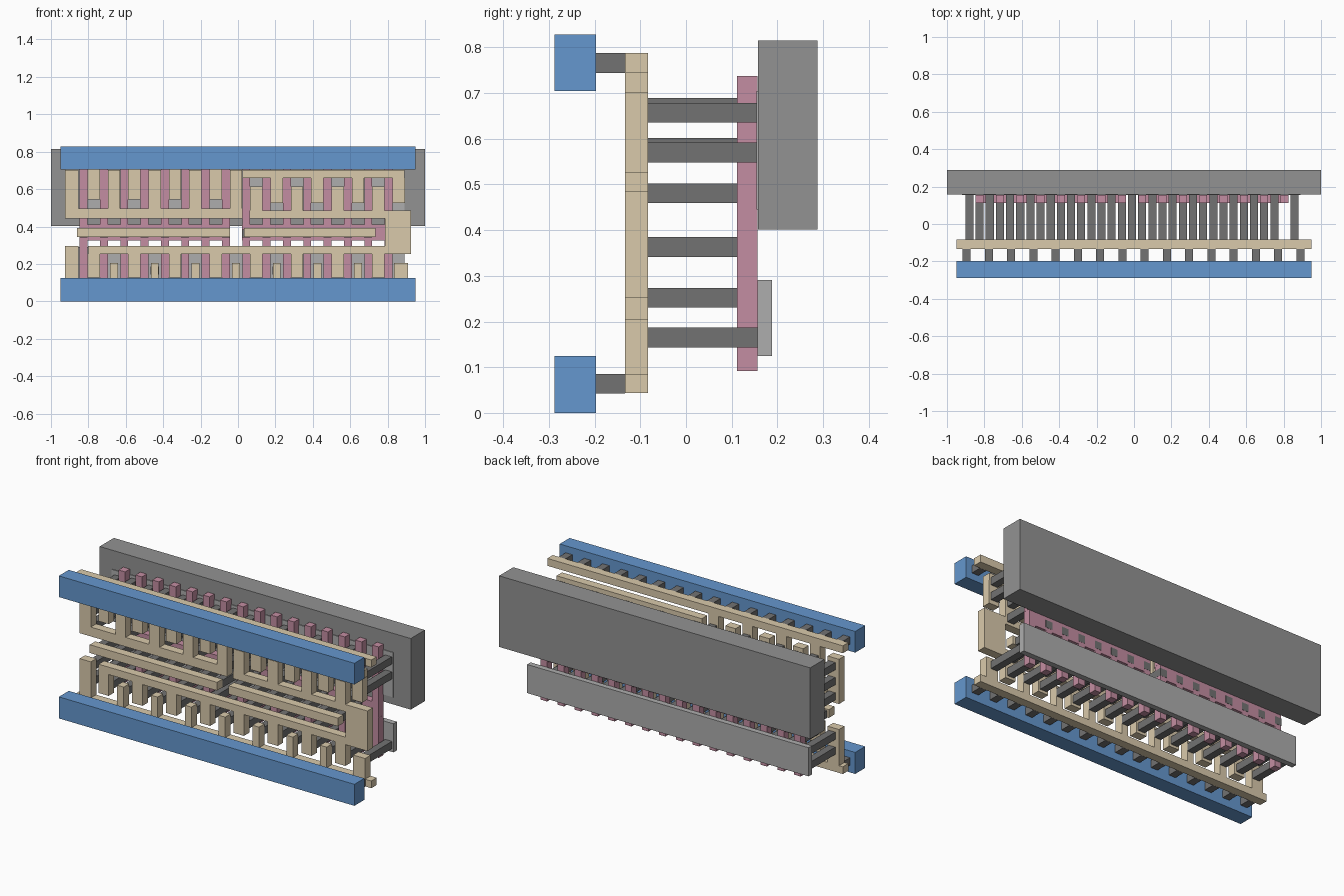
import bpy, bmesh

if "Cube" in bpy.data.objects:
    bpy.data.objects.remove(bpy.data.objects["Cube"])

def mat(name, rgb):
    m = bpy.data.materials.new(name)
    m.diffuse_color = (*rgb, 1)
    m.use_nodes = True
    m.node_tree.nodes["Principled BSDF"].inputs["Base Color"].default_value = m.diffuse_color
    return m

BLUE = mat("blue", (0.13, 0.31, 0.62))
TAN = mat("tan", (0.70, 0.59, 0.41))
PINK = mat("pink", (0.55, 0.27, 0.36))
DARK = mat("dark_grey", (0.17, 0.17, 0.17))
GREY = mat("grey", (0.29, 0.29, 0.29))
LIGHT = mat("light_grey", (0.42, 0.42, 0.42))

def plates(name, rects, y0, y1, material):
    """One object made of boxes (x0, x1, z0, z1), all between y0 and y1."""
    bm = bmesh.new()
    for x0, x1, z0, z1 in rects:
        for v in bmesh.ops.create_cube(bm, size=1)["verts"]:
            v.co = ((x0 + x1) / 2 + v.co.x * (x1 - x0),
                    (y0 + y1) / 2 + v.co.y * (y1 - y0),
                    (z0 + z1) / 2 + v.co.z * (z1 - z0))
    me = bpy.data.meshes.new(name)
    bm.to_mesh(me)
    bm.free()
    me.materials.append(material)
    ob = bpy.data.objects.new(name, me)
    bpy.context.collection.objects.link(ob)
    return ob

def gap(i):
    # centre of column i; whole numbers are metal columns, halves are gates
    return -0.88 + 0.1087 * i

def col(i, z0, z1, w=0.066):
    return (gap(i) - w / 2, gap(i) + w / 2, z0, z1)

def pin(x, z, s=0.043):
    return (x - s / 2, x + s / 2, z - s / 2, z + s / 2)

M0, M1 = -0.133, -0.083      # depth of the tan layer
P0, P1 = 0.112, 0.156        # depth of the pink layer

# Rear slabs
plates("rear_well", [(-1, 1, 0.402, 0.815)], 0.158, 0.288, GREY)
plates("upper_strip", [(-0.92, 0.89, 0.445, 0.705)], 0.154, 0.188, LIGHT)
plates("lower_strip", [(-0.92, 0.89, 0.125, 0.291)], 0.156, 0.188, LIGHT)

# Pink gate combs: fingers above and below a shared bar
for name, first, bar in (("left_gates", 0, (-0.847, -0.044, 0.325, 0.41)),
                         ("right_gates", 8, (0.022, 0.825, 0.325, 0.41))):
    rects = [bar]
    for i in range(first, first + 8):
        rects += [col(i + 0.5, 0.092, 0.325, 0.042), col(i + 0.5, 0.41, 0.737, 0.042)]
    plates(name, rects, P0, P1, PINK)

# Front blue rails and the tan rails with fingers behind them
plates("lower_rail", [(-0.95, 0.95, 0, 0.125)], -0.288, -0.197, BLUE)
plates("upper_rail", [(-0.95, 0.95, 0.705, 0.828)], -0.288, -0.197, BLUE)
plates("upper_rail_comb", [(-0.95, 0.95, 0.745, 0.788)]
       + [col(i, 0.545, 0.745) for i in range(1, 8, 2)], M0, M1, TAN)
plates("lower_rail_comb", [(-0.95, 0.95, 0.043, 0.085),
                           (-0.925, -0.853, 0.085, 0.295), (0.833, 0.91, 0.085, 0.205)]
       + [col(i, 0.085, 0.205, 0.042) for i in range(2, 15, 2)], M0, M1, TAN)

# Linking comb: low on the left, high on the right
plates("link_comb", [(-0.925, 0.023, 0.443, 0.497), (-0.925, -0.853, 0.497, 0.703),
                     (0.023, 0.89, 0.66, 0.703)]
       + [col(i, 0.497, 0.703) for i in range(2, 9, 2)]
       + [col(i, 0.525, 0.66) for i in range(10, 17, 2)], M0, M1, TAN)

# Output comb: right upper part, side block and long lower bar
plates("output_comb", [(0.062, 0.785, 0.443, 0.485), (0.785, 0.925, 0.252, 0.485),
                       (-0.803, 0.785, 0.252, 0.295)]
       + [col(i, 0.485, 0.615) for i in range(9, 16, 2)]
       + [col(i, 0.128, 0.252) for i in range(1, 16, 2)], M0, M1, TAN)

# Input bars
plates("input_bars", [(-0.86, -0.042, 0.345, 0.393), (0.032, 0.735, 0.345, 0.393)],
       M0, M1, TAN)

# Short pins from the blue rails to the tan rails
plates("rail_pins", [pin(-0.895 + 0.119 * i, z) for i in range(16) for z in (0.064, 0.766)],
       -0.197, M0, DARK)

# Long pins from the tan layer to the rear strips and gate bars
pins = []
for i in range(17):
    lower = (0.165, 0.252) if i % 2 or i == 0 else (0.165,)
    if i <= 8:
        upper = (0.58, 0.668) if i % 2 else (0.481, 0.57, 0.657)
    else:
        upper = (0.481, 0.57) if i % 2 else (0.57, 0.657)
    pins += [pin(gap(i), z) for z in lower + upper]
pins += [pin(gap(i + 0.5), 0.363) for i in range(15)]
plates("contact_pins", pins, M1, 0.157, DARK)
